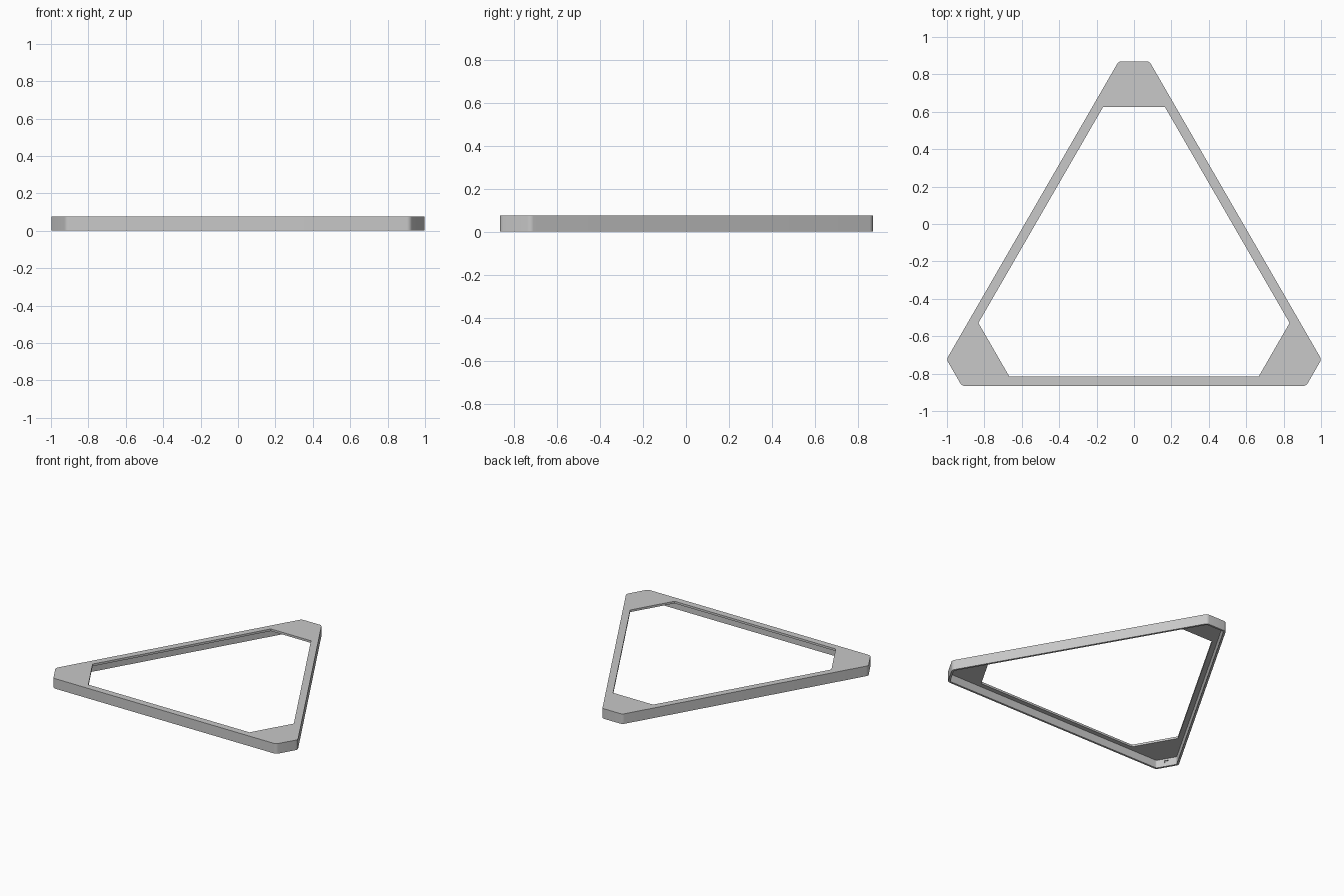
import bpy, bmesh
from math import radians, sqrt
from mathutils import Vector, Matrix

if "Cube" in bpy.data.objects:
    bpy.data.objects.remove(bpy.data.objects["Cube"])

HEIGHT, PLATE, WALL = 0.075, 0.016, 0.015
SIDE, TIP = 0.626, 1.11            # centre to long sides, centre to cut tips
CENTRE = Vector((0, -0.24, 0))

grey = bpy.data.materials.new("light_grey")
grey.use_nodes = True
colour = (0.58, 0.58, 0.58, 1)
grey.diffuse_color = colour
grey.node_tree.nodes["Principled BSDF"].inputs["Base Color"].default_value = colour


def outline(side, tip, radius):
    """Equilateral triangle with cut tips and optionally rounded corners."""
    half = (2 * side - tip) / sqrt(3)
    points = []
    for turn in (0, 120, 240):
        spin = Matrix.Rotation(radians(turn), 3, "Z")
        for sign in (1, -1):
            corner = Vector((sign * half, tip, 0))
            if radius == 0:
                points.append(spin @ corner)
                continue
            centre = Vector((sign * (half - radius / sqrt(3)), tip - radius, 0))
            for step in range(7):
                angle = 10 * step
                angle = angle - 60 if sign > 0 else angle
                arm = Matrix.Rotation(radians(angle), 3, "Z") @ Vector((0, radius, 0))
                points.append(spin @ (centre + arm))
    return [p + CENTRE for p in points]


def prism(name, points, low, high):
    """Extrude an outline between two heights."""
    bm = bmesh.new()
    base = bm.faces.new([bm.verts.new((p.x, p.y, low)) for p in points])
    up = bmesh.ops.extrude_face_region(bm, geom=[base])["geom"]
    verts = [v for v in up if isinstance(v, bmesh.types.BMVert)]
    bmesh.ops.translate(bm, verts=verts, vec=(0, 0, high - low))
    bmesh.ops.recalc_face_normals(bm, faces=bm.faces)
    mesh = bpy.data.meshes.new(name)
    bm.to_mesh(mesh)
    bm.free()
    mesh.materials.append(grey)
    obj = bpy.data.objects.new(name, mesh)
    bpy.context.collection.objects.link(obj)
    return obj


# Outer body, with a hollow underside and a large opening in the top plate
frame = prism("triangular_frame", outline(SIDE, TIP, 0.03), 0, HEIGHT)
cavity = prism("cavity_cutter", outline(SIDE - WALL, TIP - WALL, 0.015),
               -0.05, HEIGHT - PLATE)
opening = prism("opening_cutter", outline(SIDE - 0.05, 0.865, 0), -0.1, 0.2)

# Small socket sunk into the inside of one tip wall
spin = Matrix.Rotation(radians(120), 3, "Z")
socket = prism("socket_cutter",
               [spin @ Vector((x, TIP - WALL + y, 0)) + CENTRE
                for x, y in ((-.015, -.02), (.015, -.02), (.015, .008), (-.015, .008))],
               0.025, 0.045)

bpy.context.view_layer.objects.active = frame
frame.select_set(True)
for cutter in (cavity, opening, socket):
    cutter.hide_render = True
    cut = frame.modifiers.new("cut", "BOOLEAN")
    cut.operation = "DIFFERENCE"
    cut.solver = "EXACT"
    cut.object = cutter
    bpy.ops.object.modifier_apply(modifier=cut.name)
    bpy.data.objects.remove(cutter)

bpy.ops.object.shade_smooth_by_angle(angle=radians(30))
